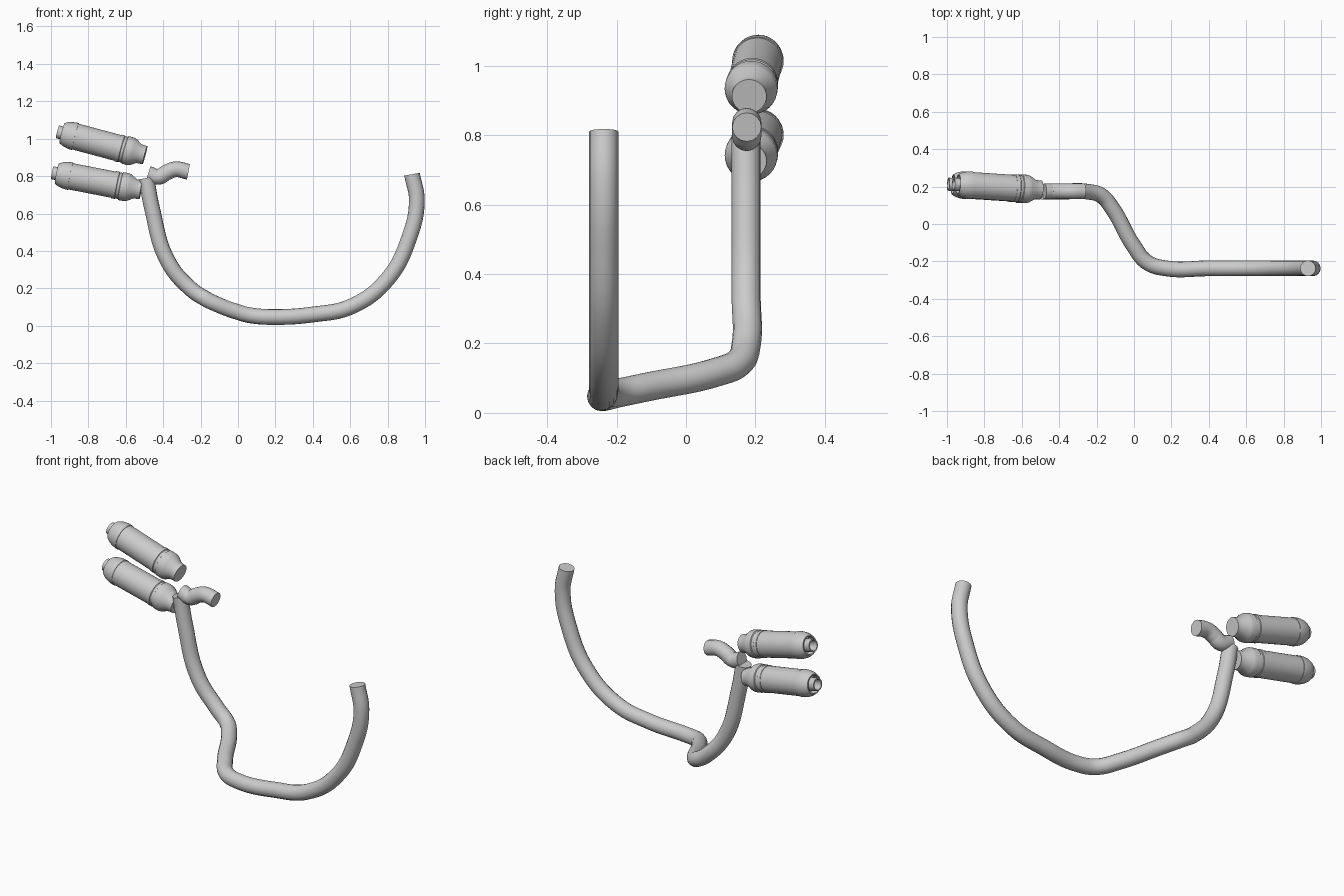
import bpy, bmesh, math
from mathutils import Vector

cube = bpy.data.objects.get("Cube")
if cube:
    bpy.data.objects.remove(cube, do_unlink=True)

# One plain metal
metal = bpy.data.materials.new("light grey metal")
metal.use_nodes = True
GREY = (0.6, 0.6, 0.6, 1)
metal.diffuse_color = GREY
metal.node_tree.nodes["Principled BSDF"].inputs["Base Color"].default_value = GREY


def finish(obj):
    bpy.ops.object.select_all(action='DESELECT')
    obj.select_set(True)
    bpy.context.view_layer.objects.active = obj
    if obj.type == 'CURVE':
        bpy.ops.object.convert(target='MESH')
        obj = bpy.context.object
    bpy.ops.object.shade_smooth_by_angle(angle=math.radians(35))


def pipe(name, points, radius):
    """Round capped tube swept along a smooth path."""
    data = bpy.data.curves.new(name, 'CURVE')
    data.dimensions = '3D'
    data.bevel_depth = radius
    data.bevel_resolution = 6
    data.resolution_u = 8
    data.use_fill_caps = True
    spline = data.splines.new('BEZIER')
    spline.bezier_points.add(len(points) - 1)
    for bp, co in zip(spline.bezier_points, points):
        bp.co = co
        bp.handle_left_type = bp.handle_right_type = 'AUTO'
    data.materials.append(metal)
    obj = bpy.data.objects.new(name, data)
    bpy.context.collection.objects.link(obj)
    finish(obj)


def lathe(name, profile, start, end, sides=32):
    """Turn a (distance, radius) profile around the axis from start to end."""
    start, end = Vector(start), Vector(end)
    turn = (end - start).to_track_quat('Z', 'Y')
    bm = bmesh.new()
    rings = []
    for s, r in profile:
        rings.append([bm.verts.new((r * math.cos(a), r * math.sin(a), s))
                      for a in (math.tau * i / sides for i in range(sides))])
    for a, b in zip(rings, rings[1:]):
        for i in range(sides):
            j = (i + 1) % sides
            bm.faces.new((a[i], a[j], b[j], b[i]))
    bm.faces.new(rings[0])
    bm.faces.new(rings[-1])
    bmesh.ops.recalc_face_normals(bm, faces=bm.faces)
    mesh = bpy.data.meshes.new(name)
    bm.to_mesh(mesh)
    bm.free()
    mesh.materials.append(metal)
    obj = bpy.data.objects.new(name, mesh)
    obj.location = start
    obj.rotation_mode = 'QUATERNION'
    obj.rotation_quaternion = turn
    bpy.context.collection.objects.link(obj)
    finish(obj)


# Long header pipe: down the left side, across underneath, up the right side
FRONT, BACK = -0.237, 0.173
pipe("long_pipe", [
    (0.93, FRONT, 0.81), (0.956, FRONT, 0.67), (0.917, FRONT, 0.475),
    (0.80, FRONT, 0.25), (0.61, FRONT, 0.105), (0.40, FRONT, 0.06),
    (0.17, FRONT, 0.047), (0.07, -0.205, 0.055), (0.0, -0.12, 0.073),
    (-0.12, 0.09, 0.118), (-0.175, 0.152, 0.145), (-0.25, BACK, 0.195),
    (-0.375, BACK, 0.345), (-0.46, BACK, 0.63), (-0.49, BACK, 0.79)], 0.042)

# Short hooked pipe beside the top of the long one
pipe("short_pipe", [
    (-0.48, 0.175, 0.813), (-0.425, 0.175, 0.796), (-0.38, 0.175, 0.82),
    (-0.335, 0.175, 0.836), (-0.265, 0.175, 0.823)], 0.042)

# Silencers: hollow tip, recessed rear rim, banded body, tapered inlet
SILENCER = [
    (0.09, 0.028), (0.0, 0.028), (0.0, 0.035), (0.06, 0.035), (0.06, 0.048),
    (0.025, 0.048), (0.025, 0.055), (0.045, 0.066), (0.065, 0.071),
    (0.085, 0.074), (0.10, 0.074), (0.10, 0.071), (0.335, 0.071),
    (0.335, 0.074), (0.355, 0.074), (0.358, 0.071), (0.372, 0.071),
    (0.375, 0.076), (0.405, 0.076), (0.42, 0.072), (0.452, 0.052),
    (0.485, 0.05)]
lathe("upper_silencer", SILENCER, (-0.965, 0.213, 1.037), (-0.498, 0.182, 0.912))
lathe("lower_silencer", SILENCER, (-0.993, 0.213, 0.818), (-0.515, 0.182, 0.725))
